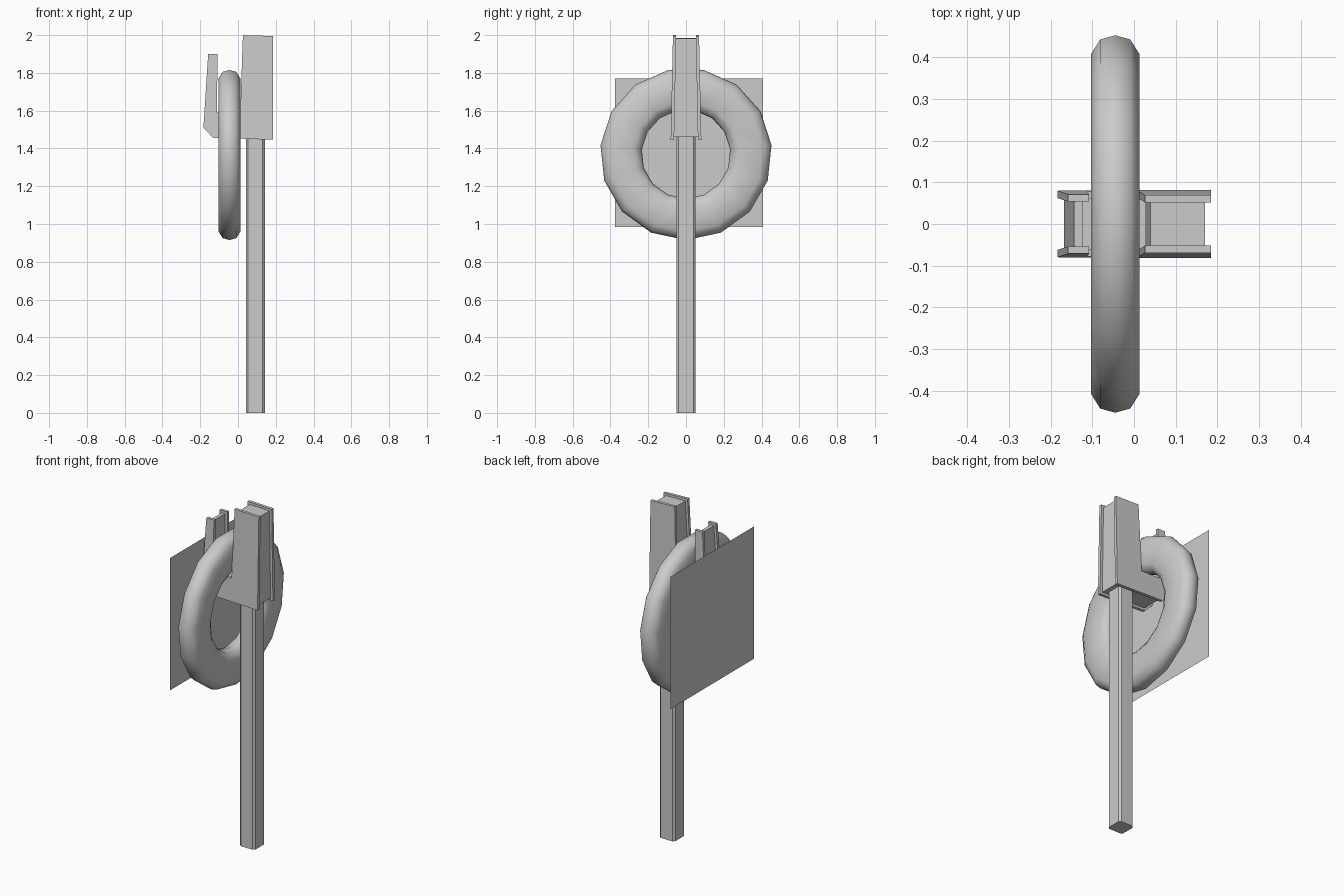
import bpy, bmesh, math

if "Cube" in bpy.data.objects:
    bpy.data.objects.remove(bpy.data.objects["Cube"])


def make_object(name, bm):
    bmesh.ops.recalc_face_normals(bm, faces=bm.faces)
    mesh = bpy.data.meshes.new(name)
    bm.to_mesh(mesh)
    bm.free()
    obj = bpy.data.objects.new(name, mesh)
    bpy.context.collection.objects.link(obj)
    return obj


def inner(z):
    return 0.063 - 0.011 * (z - 1.45) / 0.55


def outer(z):
    return 0.081 - 0.012 * (z - 1.45) / 0.55


def extrude_profile(name, profile, y_a, y_b):
    """Solid from an x-z outline, with side depth depending on height."""
    bm = bmesh.new()
    a = [bm.verts.new((x, y_a(z), z)) for x, z in profile]
    b = [bm.verts.new((x, y_b(z), z)) for x, z in profile]
    bm.faces.new(a)
    bm.faces.new(b[::-1])
    n = len(profile)
    for i in range(n):
        j = (i + 1) % n
        bm.faces.new((a[i], b[i], b[j], a[j]))
    return make_object(name, bm)


# Post with chamfered corners
bm = bmesh.new()
x0, x1, w, c = 0.042, 0.143, 0.051, 0.012
outline = [(x0 + c, -w), (x1 - c, -w), (x1, -w + c), (x1, w - c),
           (x1 - c, w), (x0 + c, w), (x0, w - c), (x0, -w + c)]
base = bm.faces.new([bm.verts.new((x, y, 0)) for x, y in outline])
top = bmesh.ops.extrude_face_region(bm, geom=[base], use_keep_orig=True)["geom"]
for v in top:
    if isinstance(v, bmesh.types.BMVert):
        v.co.z = 1.465
make_object("post", bm)

# Hook-shaped holder: two leaning side plates around a recessed core
plate = [(0.185, 1.446), (0.185, 1.995), (0.026, 2.0), (0.012, 1.59),
         (-0.112, 1.59), (-0.108, 1.9), (-0.158, 1.9), (-0.183, 1.51),
         (-0.132, 1.457)]
core = [(0.17, 1.46), (0.17, 1.982), (0.04, 1.985), (0.026, 1.576),
        (-0.127, 1.576), (-0.123, 1.886), (-0.144, 1.886), (-0.168, 1.515),
        (-0.126, 1.471)]
extrude_profile("holder_plate_right", plate, inner, outer)
extrude_profile("holder_plate_left", plate, lambda z: -inner(z), lambda z: -outer(z))
extrude_profile("holder_core", core, inner, lambda z: -inner(z))

# Life ring: flattened tube swept around x
half = [(0.0, 0.11), (0.036, 0.1), (0.058, 0.065)]
section = half + [(x, -r) for x, r in half[::-1]]
section += [(-x, r) for x, r in section[-2:0:-1]]
bm = bmesh.new()
sides = 15
loops = []
for i in range(sides):
    t = 2 * math.pi * i / sides - math.pi / 2
    loops.append([bm.verts.new((-0.045 + x, (0.345 + r) * math.cos(t),
                                1.37 + (0.345 + r) * math.sin(t)))
                  for x, r in section])
m = len(section)
for i in range(sides):
    p, q = loops[i], loops[(i + 1) % sides]
    for k in range(m):
        bm.faces.new((p[k], q[k], q[(k + 1) % m], p[(k + 1) % m]))
ring = make_object("life_ring", bm)
for poly in ring.data.polygons:
    poly.use_smooth = True

# Thin square sign panel
bm = bmesh.new()
corners = [(-0.375, 0.985), (-0.375, 1.77), (0.408, 1.77), (0.408, 0.985)]
bm.faces.new([bm.verts.new((-0.184, y, z)) for y, z in corners])
make_object("sign_panel", bm)
